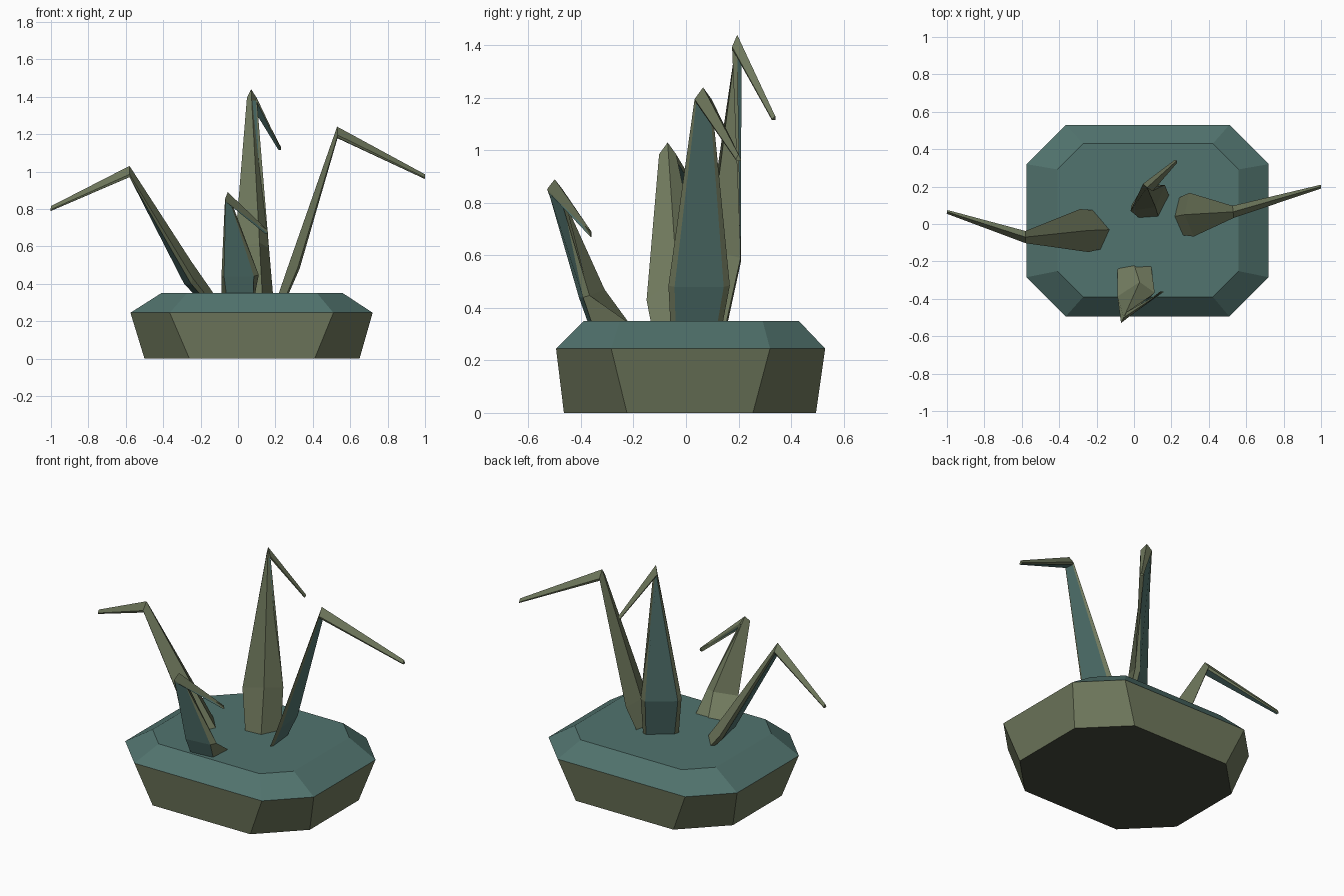
import bpy
import bmesh
from mathutils import Vector

cube = bpy.data.objects.get("Cube")
if cube:
    bpy.data.objects.remove(cube, do_unlink=True)


def make_material(name, red, green, blue):
    material = bpy.data.materials.new(name)
    material.use_nodes = True
    colour = (red, green, blue, 1)
    material.diffuse_color = colour
    material.node_tree.nodes["Principled BSDF"].inputs["Base Color"].default_value = colour
    return material


palette = [make_material("olive green", .162, .192, .11),
           make_material("muted teal", .083, .173, .156),
           make_material("dark underside", .06, .068, .048)]
OLIVE, TEAL, DARK = range(len(palette))


def loft(name, rings, colour_rule, start_colour, end_colour):
    """Skin a row of equal rings, colouring each side by (segment, side)."""
    bm = bmesh.new()
    loops = [[bm.verts.new(point) for point in ring] for ring in rings]
    for segment, (lower, upper) in enumerate(zip(loops, loops[1:])):
        count = len(lower)
        for side in range(count):
            after = (side + 1) % count
            face = bm.faces.new((lower[side], lower[after], upper[after], upper[side]))
            face.material_index = colour_rule(segment, side)
    bm.faces.new(loops[0][::-1]).material_index = start_colour
    bm.faces.new(loops[-1]).material_index = end_colour
    bmesh.ops.recalc_face_normals(bm, faces=bm.faces[:])
    mesh = bpy.data.meshes.new(name)
    bm.to_mesh(mesh)
    bm.free()
    for material in palette:
        mesh.materials.append(material)
    part = bpy.data.objects.new(name, mesh)
    bpy.context.collection.objects.link(part)


def octagon(left, right, front, back, cut, height):
    """Rectangle with cut corners."""
    outline = [(left + cut, front), (right - cut, front), (right, front + cut), (right, back - cut),
               (right - cut, back), (left + cut, back), (left, back - cut), (left, front + cut)]
    return [(x, y, height) for x, y in outline]


def blade_ring(side, inner, outer, width, shoulder=.75):
    """Five-sided section: inner ridge, two wide shoulders, flat outer edge."""
    inner, outer = Vector(inner), Vector(outer)
    middle = inner.lerp(outer, shoulder)
    half = Vector((*side, 0)).normalized() * width / 2
    return [inner, middle + half, outer + half * .8, outer - half * .8, middle - half]


def stalk(name, *sections):
    """Tapering, twisting blade with a bent beak; its flat outer side is teal."""
    rings = [blade_ring(*section) for section in sections]
    loft(name, rings, lambda segment, face: TEAL if face == 2 else OLIVE, OLIVE, OLIVE)


# Planter base: olive walls, teal bevel and top, dark underside
loft("planter_base",
     [octagon(-.5, .65, -.465, .495, .24, 0),
      octagon(-.575, .72, -.495, .53, .21, .245),
      octagon(-.41, .56, -.39, .43, .138, .35)],
     lambda segment, side: TEAL if segment else OLIVE, DARK, TEAL)

# Stalks: each has a foot, a kink, a neck and a beak tip
stalk("left_stalk",
      ((-.1, 1), (.215, .04, .34), (.26, .04, .34), .2),
      ((-.1, 1), (.27, .05, .5), (.32, .05, .48), .235),
      ((-.1, 1), (.53, .065, 1.24), (.53, .065, 1.18), .065),
      ((-.1, 1), (1, .2, .985), (1, .2, .96), .02))

stalk("right_stalk",
      ((-.2, 1), (-.125, -.03, .34), (-.215, -.03, .34), .21),
      ((-.2, 1), (-.25, -.035, .52), (-.27, -.035, .4), .235),
      ((0, 1), (-.58, -.07, 1.03), (-.58, -.07, .97), .065),
      ((.2, 1), (-1, .065, .815), (-1, .065, .79), .02))

stalk("front_stalk",
      ((1, .1), (0, -.215, .34), (.01, -.365, .34), .18, .05),
      ((1, .1), (.03, -.31, .47), (.005, -.4, .44), .2),
      ((.45, .9), (-.055, -.5, .89), (-.055, -.5, .84), .065),
      ((.5, -.1), (.155, -.36, .69), (.15, -.362, .67), .02))

stalk("back_stalk",
      ((.8, .6), (.13, .04, .34), (.1, .11, .34), .2),
      ((.8, .6), (.115, .09, .62), (.06, .155, .58), .23),
      ((.8, -.6), (.07, .195, 1.44), (.075, .195, 1.38), .065),
      ((.7, -.7), (.23, .34, 1.13), (.222, .333, 1.115), .02))
